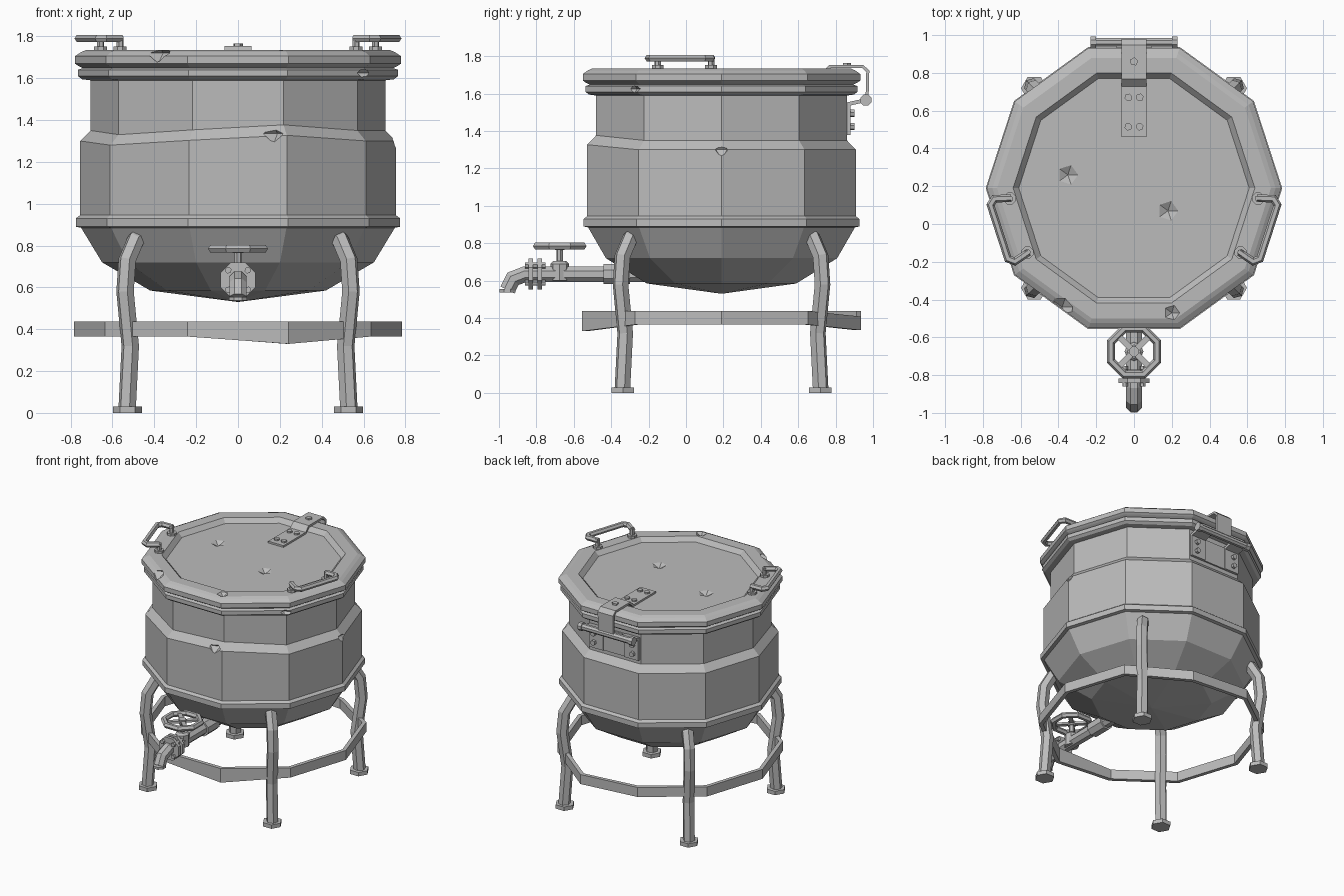
import bpy, bmesh
from math import cos, sin, pi, radians
from mathutils import Vector, Matrix

if "Cube" in bpy.data.objects:
    bpy.data.objects.remove(bpy.data.objects["Cube"])

steel = bpy.data.materials.new("steel_grey")
steel.use_nodes = True
GREY = (0.5, 0.5, 0.5, 1)
steel.diffuse_color = GREY
steel.node_tree.nodes["Principled BSDF"].inputs["Base Color"].default_value = GREY

CY = 0.19  # y of the kettle axis
X, Y, Z = Vector((1, 0, 0)), Vector((0, 1, 0)), Vector((0, 0, 1))


def finish(name, bm):
    bmesh.ops.remove_doubles(bm, verts=bm.verts, dist=0.0005)
    bmesh.ops.recalc_face_normals(bm, faces=bm.faces)
    mesh = bpy.data.meshes.new(name)
    bm.to_mesh(mesh)
    bm.free()
    mesh.materials.append(steel)
    ob = bpy.data.objects.new(name, mesh)
    bpy.context.collection.objects.link(ob)
    return ob


def skin(bm, rings, closed):
    """Bridge consecutive rings of points with quads."""
    rows = [[bm.verts.new(p) for p in ring] for ring in rings]
    pairs = list(zip(rows, rows[1:])) + ([(rows[-1], rows[0])] if closed else [])
    for a, b in pairs:
        for i in range(len(a)):
            j = (i + 1) % len(a)
            bm.faces.new((a[i], a[j], b[j], b[i]))
    return rows


def lathe(name, profile, sides=10, centre=(0, CY, 0), closed=False):
    """Spin a (radius, height) profile into a faceted solid."""
    bm = bmesh.new()
    c = Vector(centre)
    rings = [[c + Vector((r * cos(2 * pi * i / sides), r * sin(2 * pi * i / sides), z))
              for i in range(sides)] for r, z in profile]
    skin(bm, rings, closed)
    bmesh.ops.dissolve_degenerate(bm, dist=0.0005, edges=bm.edges)
    return finish(name, bm)


def ngon(r, sides=6):
    return [(r * cos(2 * pi * (i + 0.5) / sides), r * sin(2 * pi * (i + 0.5) / sides))
            for i in range(sides)]


def rect(w, h):
    return [(w / 2, h / 2), (-w / 2, h / 2), (-w / 2, -h / 2), (w / 2, -h / 2)]


def sweep(name, path, normal, section, closed=False):
    """Sweep a section along a planar path with mitred corners."""
    bm = bmesh.new()
    pts = [Vector(p) for p in path]
    n, count, rings = Vector(normal).normalized(), len(path), []
    for i, p in enumerate(pts):
        prev = pts[i - 1] if i or closed else None
        nxt = pts[(i + 1) % count] if i < count - 1 or closed else None
        d1 = (p - prev).normalized() if prev else (nxt - p).normalized()
        d2 = (nxt - p).normalized() if nxt else d1
        t = (d1 + d2).normalized()
        v = t.cross(n) / max(t.dot(d1), 0.3)
        rings.append([p + n * a + v * b for a, b in section])
    rows = skin(bm, rings, closed)
    if not closed:
        bm.faces.new(rows[0])
        bm.faces.new(rows[-1])
    return finish(name, bm)


def rod(name, a, b, r, sides=6):
    d = Vector(b) - Vector(a)
    return sweep(name, (a, b), d.orthogonal(), ngon(r, sides))


def nudge(ob, point, reach, offset):
    """Shift vertices close to a point, as wear."""
    for v in ob.data.vertices:
        if (v.co - Vector(point)).length < reach:
            v.co += Vector(offset)


def dent(ob, centre, r, h):
    """Cut a small faceted hollow."""
    cutter = lathe("dent_cutter", [(0, -h), (r, 0), (0, h)], 5, centre)
    cutter.hide_render = True
    mod = ob.modifiers.new("dent", "BOOLEAN")
    mod.operation, mod.object, mod.solver = "DIFFERENCE", cutter, "EXACT"
    dg = bpy.context.evaluated_depsgraph_get()
    mesh = bpy.data.meshes.new_from_object(ob.evaluated_get(dg))
    ob.modifiers.clear()
    ob.data = mesh
    bpy.data.objects.remove(cutter)


# Kettle body: bowl, lower band, jacket, neck and top flange
body = lathe("kettle_body", [
    (0, 0.53), (0.42, 0.585), (0.65, 0.72), (0.75, 0.885), (0.775, 0.89),
    (0.775, 0.93), (0.755, 0.945), (0.755, 1.3), (0.705, 1.35), (0.705, 1.59),
    (0.745, 1.595), (0.765, 1.61), (0.765, 1.64), (0.735, 1.65), (0, 1.65)])
for sx in (-1, 1):
    nudge(body, (sx * 0.23, -0.51, 1.33), 0.07, (0, 0, 0.015 + 0.012 * sx))
nudge(body, (-0.61, -0.25, 1.32), 0.07, (0, 0, -0.02))
dent(body, (0.17, -0.54, 1.335), 0.06, 0.05)
dent(body, (0.77, CY, 1.3), 0.05, 0.05)
dent(body, (0.61, -0.29, 1.625), 0.05, 0.04)

# Lid with raised rim and sunken panel
lid = lathe("lid", [
    (0, 1.645), (0.735, 1.645), (0.765, 1.66), (0.78, 1.67), (0.78, 1.705),
    (0.75, 1.725), (0.725, 1.735), (0.64, 1.735), (0.61, 1.702), (0, 1.702)])
dent(lid, (-0.35, 0.26, 1.705), 0.06, 0.03)
dent(lid, (0.18, 0.07, 1.705), 0.06, 0.03)
dent(lid, (-0.38, -0.44, 1.72), 0.07, 0.05)
dent(lid, (0.2, -0.47, 1.74), 0.05, 0.03)

# Lid handles, one on each side
for side, ang in (("left", -18), ("right", 198)):
    m = Matrix.Translation((0, CY, 0)) @ Matrix.Rotation(radians(ang), 4, "Z")
    u = [(0.635, -0.15), (0.72, -0.175), (0.75, -0.15), (0.75, 0.15), (0.72, 0.175), (0.635, 0.15)]
    sweep(side + "_handle", [m @ Vector((r, t, 1.79)) for r, t in u], Z, ngon(0.02))
    for t in (-0.15, 0.15):
        rod(side + "_handle_post", m @ Vector((0.642, t, 1.73)), m @ Vector((0.642, t, 1.8)), 0.018)
        rod(side + "_handle_foot", m @ Vector((0.642, t, 1.73)), m @ Vector((0.642, t, 1.752)), 0.034, 8)

# Hinge strap, barrel, mount and bolts
sweep("hinge_strap", [(0, y, z) for y, z in (
    (0.46, 1.708), (0.73, 1.708), (0.77, 1.745), (0.945, 1.745), (0.972, 1.72), (0.968, 1.57))],
    X, rect(0.13, 0.016))
rod("hinge_barrel", (-0.21, 0.962, 1.565), (0.21, 0.962, 1.565), 0.025, 8)
for sx in (-1, 1):
    rod("hinge_barrel_cap", (sx * 0.2, 0.962, 1.565), (sx * 0.23, 0.962, 1.565), 0.032, 8)
    sweep("hinge_bracket", [(sx * 0.15, y, z) for y, z in (
        (0.87, 1.38), (0.87, 1.545), (0.96, 1.565))], X, rect(0.12, 0.02))
    for z in (1.425, 1.495):
        rod("bracket_bolt", (sx * 0.165, 0.87, z), (sx * 0.165, 0.9, z), 0.02)
    for y in (0.515, 0.67):
        rod("strap_bolt", (sx * 0.03, y, 1.71), (sx * 0.03, y, 1.728), 0.021)
sweep("hinge_back_plate", [(0, 0.866, 1.38), (0, 0.866, 1.55)], X, rect(0.3, 0.012))
rod("strap_top_bolt", (0, 0.86, 1.745), (0, 0.86, 1.765), 0.023, 5)

# Four bent legs with hexagonal feet
LEG = [(0.45, 0.85), (0.49, 0.825), (0.53, 0.73), (0.54, 0.58), (0.515, 0.32), (0.53, 0.02)]
for name, sx, sy in (("front_left", 1, -1), ("front_right", -1, -1),
                     ("back_left", 1, 1), ("back_right", -1, 1)):
    sweep(name + "_leg", [(sx * d, CY + sy * d, z) for d, z in LEG], (sy, -sx, 0), ngon(0.043))
    lathe(name + "_foot", [(0, 0), (0.07, 0), (0.07, 0.03), (0, 0.03)], 6, (sx * 0.528, CY + sy * 0.528, 0))

# Brace ring around the legs
ring = lathe("brace_ring", [(0.785, 0.365), (0.785, 0.438), (0.755, 0.438), (0.755, 0.365)], closed=True)
nudge(ring, (0.24, -0.55, 0.365), 0.06, (0, 0, -0.035))
nudge(ring, (0.24, 0.93, 0.39), 0.08, (0, 0, -0.03))

# Drain pipe with elbow, collar and bolted flanges
sweep("drain_pipe", [(0, y, z) for y, z in (
    (-0.2, 0.635), (-0.86, 0.635), (-0.925, 0.61), (-0.955, 0.55))], X, ngon(0.045, 8))
rod("drain_lip", (0, -0.955, 0.537), (0, -0.955, 0.555), 0.047, 8)
rod("pipe_collar", (0, -0.44, 0.635), (0, -0.3, 0.635), 0.058, 8)
for y in (-0.83, -0.783):
    rod("pipe_flange", (0, y - 0.012, 0.635), (0, y + 0.012, 0.635), 0.09, 8)
for i in range(4):
    a = pi / 4 + i * pi / 2
    x, z = 0.066 * cos(a), 0.635 + 0.066 * sin(a)
    rod("flange_bolt", (x, -0.86, z), (x, -0.752, z), 0.016)

# Valve bonnet, stem and hand wheel
WY = -0.675
lathe("valve_bonnet", [(0, 0.6), (0.05, 0.6), (0.05, 0.69), (0.035, 0.705), (0, 0.705)], 8, (0, WY, 0))
rod("valve_stem", (0, WY, 0.69), (0, WY, 0.8), 0.018)
rod("wheel_hub", (0, WY, 0.765), (0, WY, 0.8), 0.028, 8)
sweep("wheel_rim", [(x, WY + y, 0.785) for x, y in ngon(0.132, 8)], Z, ngon(0.021), closed=True)
for i in range(4):
    a = pi / 4 + i * pi / 2
    sweep("wheel_spoke", [(0, WY, 0.783), (0.125 * cos(a), WY + 0.125 * sin(a), 0.785)], Z, rect(0.016, 0.03))
